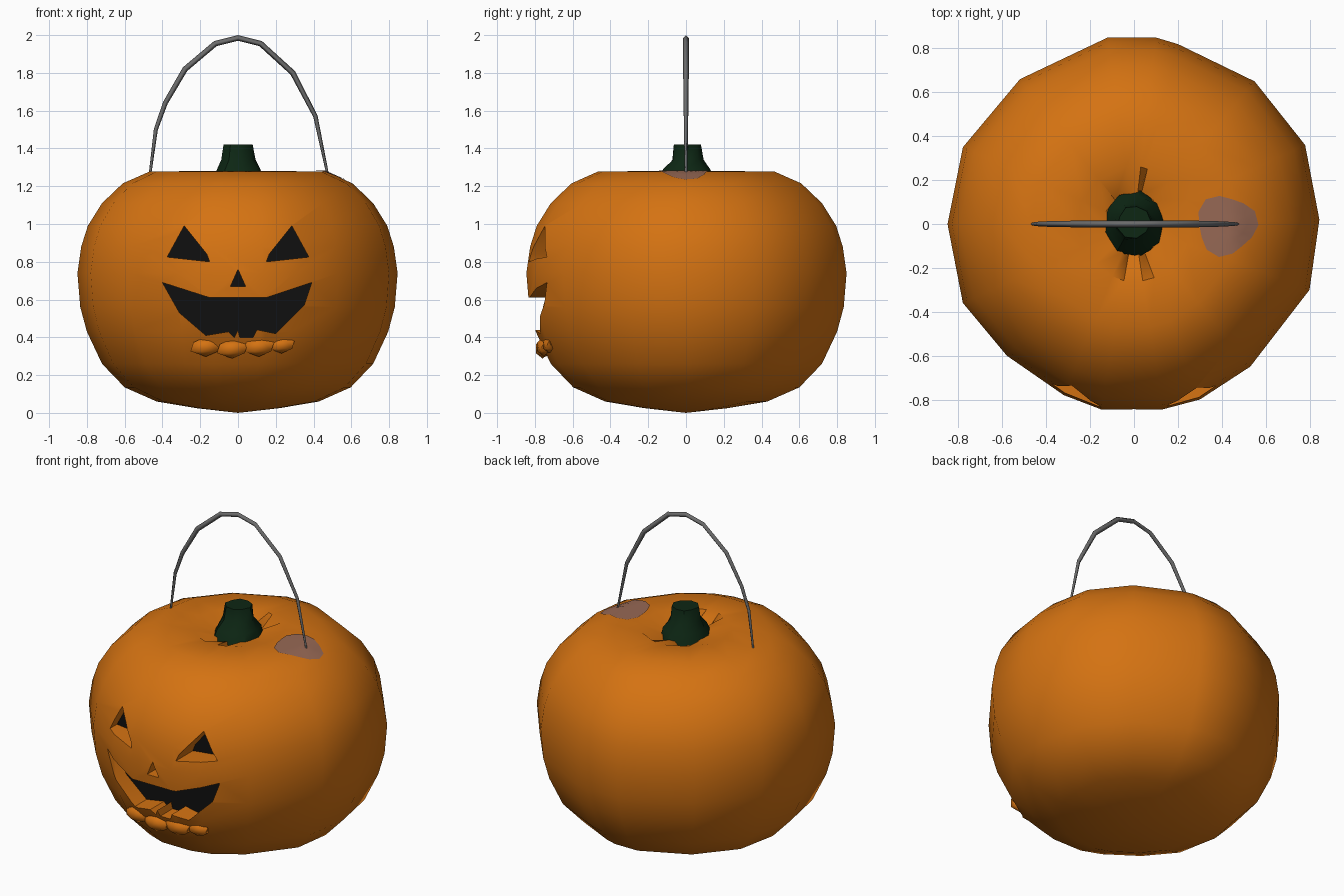
import bpy, bmesh, math, random
from mathutils import Vector
from mathutils.bvhtree import BVHTree

random.seed(4)
if "Cube" in bpy.data.objects:
    bpy.data.objects.remove(bpy.data.objects["Cube"])


def material(name, r, g, b):
    m = bpy.data.materials.new(name)
    m.use_nodes = True
    m.diffuse_color = (r, g, b, 1)
    m.node_tree.nodes["Principled BSDF"].inputs["Base Color"].default_value = (r, g, b, 1)
    return m


orange = material("orange skin", 0.66, 0.17, 0.006)
black = material("black hollow", 0.005, 0.005, 0.005)
green = material("dark green stem", 0.004, 0.02, 0.007)
grey = material("grey wire", 0.15, 0.15, 0.15)
mauve = material("dusty mauve", 0.31, 0.14, 0.09)


def make_object(name, bm, mats, angle=None):
    bmesh.ops.recalc_face_normals(bm, faces=bm.faces)
    mesh = bpy.data.meshes.new(name)
    bm.to_mesh(mesh)
    bm.free()
    for m in mats:
        mesh.materials.append(m)
    ob = bpy.data.objects.new(name, mesh)
    bpy.context.collection.objects.link(ob)
    if angle:
        smooth(ob, angle)
    return ob


def select(ob):
    bpy.ops.object.select_all(action="DESELECT")
    ob.select_set(True)
    bpy.context.view_layer.objects.active = ob


def smooth(ob, angle):
    select(ob)
    bpy.ops.object.shade_smooth_by_angle(angle=math.radians(angle))


def bridge(bm, rings):
    """Join successive closed rings with quads."""
    for a, b in zip(rings, rings[1:]):
        n = len(a)
        for i in range(n):
            bm.faces.new((a[i], a[(i + 1) % n], b[(i + 1) % n], b[i]))


def fan(bm, ring, centre):
    v = bm.verts.new(centre)
    for i in range(len(ring)):
        bm.faces.new((ring[i - 1], ring[i], v))


# Body: an irregular plan outline scaled by a side profile
outline = [(.845, .02), (.78, .36), (.55, .65), (.2, .82), (.1, .85), (-.12, .85),
           (-.52, .66), (-.78, .35), (-.85, 0), (-.78, -.36), (-.58, -.6), (-.32, -.78),
           (-.15, -.845), (.13, -.845), (.3, -.8), (.53, -.65), (.8, -.3)]
profile = [(.22, .025), (.43, .06), (.6, .135), (.72, .26), (.8, .43), (.835, .56), (.85, .74),
           (.83, .88), (.795, .99), (.72, 1.11), (.61, 1.215), (.47, 1.277), (.26, 1.28), (.14, 1.25)]
bm = bmesh.new()
rings = [[bm.verts.new((x * r / .85, y * r / .85, z)) for x, y in outline] for r, z in profile]
bridge(bm, rings)
fan(bm, rings[0], (0, 0, 0))
fan(bm, rings[-1], (0, 0, 1.24))
# Creases around the stem
for i in (3, 6, 12, 14):
    rings[-1][i].co.z -= 0.07
surface = BVHTree.FromBMesh(bm)
body = make_object("pumpkin_body", bm, [orange, black])

# Carved face: prisms with a black inner end
eye = [(.285, .99), (.375, .825), (.15, .80), (.165, .84)]
nose = [(0, .76), (-.04, .67), (.04, .67)]
mouth = [(-.4, .69), (-.15, .61), (.15, .61), (.39, .69), (.35, .57), (.2, .42), (.1, .44),
         (.08, .4), (.01, .4), (0, .44), (-.02, .4), (-.05, .43), (-.17, .41), (-.31, .53)]
bm = bmesh.new()
for shape in (eye, [(-x, z) for x, z in eye], nose, mouth):
    ends = [[bm.verts.new((x, y, z)) for x, z in shape] for y in (-1.2, -0.66)]
    bridge(bm, ends)
    bm.faces.new(ends[0])
    bm.faces.new(ends[1]).material_index = 1
cutter = make_object("face_cutter", bm, [orange, black])
cutter.hide_render = True
mod = body.modifiers.new("carve", "BOOLEAN")
mod.operation, mod.solver, mod.object = "DIFFERENCE", "EXACT", cutter
select(body)
bpy.ops.object.modifier_apply(modifier=mod.name)
bpy.data.objects.remove(cutter)
smooth(body, 40)

# Lumpy lower lip
bm = bmesh.new()
for x, z, size in ((-.17, .35, .07), (-.03, .34, .07), (.11, .35, .07), (.23, .36, .06)):
    lump = bmesh.ops.create_icosphere(bm, subdivisions=1, radius=size)["verts"]
    y = -math.sqrt(.78 ** 2 - x * x) + .02
    for v in lump:
        v.co = Vector((v.co.x * 1.3 + x, v.co.y * .6 + y, v.co.z * .75 + z))
make_object("lower_lip", bm, [orange], 50)

# Stem: flared and slightly crooked
bm = bmesh.new()
rings = []
for z, r in ((1.23, .15), (1.29, .125), (1.34, .088), (1.42, .075)):
    ring = []
    for i in range(9):
        a = math.tau * i / 9
        k = r * random.uniform(.9, 1.1)
        ring.append(bm.verts.new((k * math.cos(a), k * math.sin(a) + .01, z)))
    rings.append(ring)
bridge(bm, rings)
bm.faces.new(rings[-1])
make_object("stem", bm, [green], 40)

# Worn patch around the left handle anchor, laid over the skin
bm = bmesh.new()
rings = []
for f in (.3, .65, 1):
    ring = []
    for i in range(14):
        a = math.tau * i / 14
        k = f * (.135 + .015 * math.sin(3 * a + 1))
        x, y = .42 + k * math.cos(a), k * math.sin(a) - .005
        hit = surface.ray_cast(Vector((x, y, 3)), Vector((0, 0, -1)))[0]
        ring.append(bm.verts.new((x, y, hit.z + .005)))
    rings.append(ring)
bridge(bm, rings)
bm.faces.new(rings[0])
make_object("worn_patch", bm, [mauve], 40)

# Handle: thin wire arch, narrower at its ends
path = [(-.465, 1.27), (-.435, 1.5), (-.385, 1.64), (-.28, 1.82), (-.12, 1.955), (0, 1.985),
        (.12, 1.955), (.29, 1.8), (.41, 1.57), (.475, 1.26)]
curve = bpy.data.curves.new("handle", "CURVE")
curve.dimensions = "3D"
curve.bevel_depth = .015
curve.bevel_resolution = 0
curve.use_fill_caps = True
spline = curve.splines.new("POLY")
spline.points.add(len(path) - 1)
for p, (x, z) in zip(spline.points, path):
    p.co = (x, 0, z, 1)
    p.radius = .45 + .55 * min(1, (z - 1.26) / .5)
curve.materials.append(grey)
handle = bpy.data.objects.new("handle", curve)
bpy.context.collection.objects.link(handle)
select(handle)
bpy.ops.object.convert(target="MESH")
